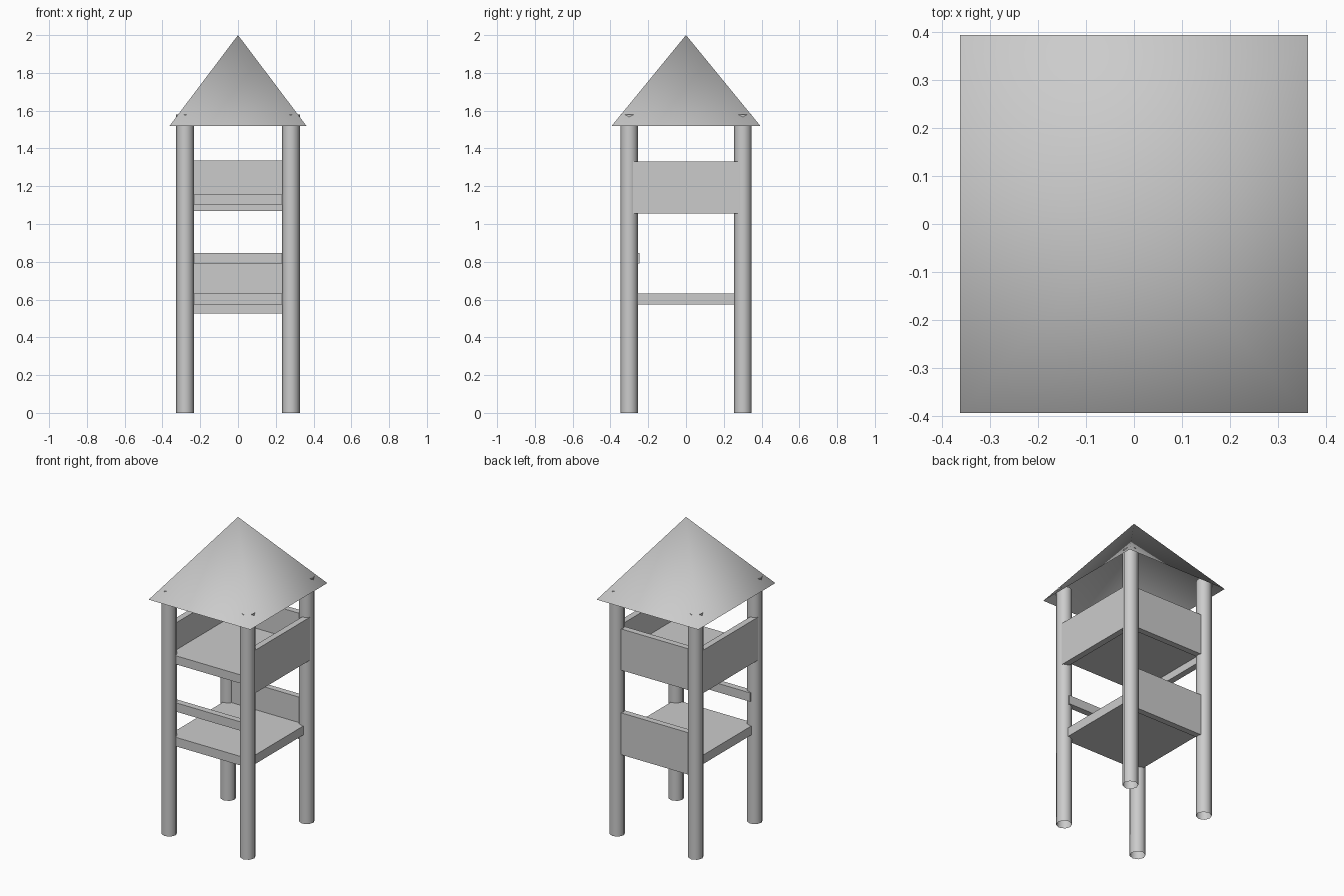
import bpy, bmesh, math
from mathutils import Matrix

if "Cube" in bpy.data.objects:
    bpy.data.objects.remove(bpy.data.objects["Cube"])


def make_object(name, bm, smooth=False):
    mesh = bpy.data.meshes.new(name)
    bm.to_mesh(mesh)
    bm.free()
    for p in mesh.polygons:
        p.use_smooth = smooth
    obj = bpy.data.objects.new(name, mesh)
    bpy.context.collection.objects.link(obj)
    return obj


def box(name, x0, x1, y0, y1, z0, z1):
    bm = bmesh.new()
    bmesh.ops.create_cube(bm, size=1)
    bmesh.ops.scale(bm, vec=(x1 - x0, y1 - y0, z1 - z0), verts=bm.verts)
    bmesh.ops.translate(bm, vec=((x0 + x1) / 2, (y0 + y1) / 2, (z0 + z1) / 2), verts=bm.verts)
    return make_object(name, bm)


def post(name, x, y, radius=0.047, height=1.58):
    # open eight-sided tube with corners on the axes
    bm = bmesh.new()
    bmesh.ops.create_circle(bm, segments=8, radius=radius)
    bmesh.ops.translate(bm, vec=(x, y, 0), verts=bm.verts)
    ret = bmesh.ops.extrude_edge_only(bm, edges=bm.edges[:])
    top = [v for v in ret["geom"] if isinstance(v, bmesh.types.BMVert)]
    bmesh.ops.translate(bm, vec=(0, 0, height), verts=top)
    bmesh.ops.recalc_face_normals(bm, faces=bm.faces)
    # make the tube face outwards
    f = bm.faces[:][0]
    c = f.calc_center_median()
    if f.normal.x * (c.x - x) + f.normal.y * (c.y - y) < 0:
        bmesh.ops.reverse_faces(bm, faces=bm.faces[:])
    return make_object(name, bm, smooth=True)


# Four corner posts
for sx, side in ((-1, "left"), (1, "right")):
    for sy, end in ((-1, "front"), (1, "back")):
        post(f"{end}_{side}_post", sx * 0.28, sy * 0.301)

# Two floors
for name, z0, z1 in (("lower_floor", 0.573, 0.631), ("upper_floor", 1.102, 1.157)):
    box(name, -0.287, 0.287, -0.3, 0.3, z0, z1)

# Back panels
box("lower_back_panel", -0.28, 0.28, 0.28, 0.32, 0.525, 0.795)
box("upper_back_panel", -0.28, 0.28, 0.28, 0.32, 1.07, 1.336)

# Upper side panels
for s, side in ((-1, "left"), (1, "right")):
    xs = sorted((s * 0.278, s * 0.318))
    box(f"{side}_side_panel", xs[0], xs[1], -0.295, 0.295, 1.055, 1.332)

# Front rail
box("front_rail", -0.285, 0.285, -0.288, -0.247, 0.79, 0.847)

# Open pyramid roof
bm = bmesh.new()
bmesh.ops.create_cone(bm, cap_ends=False, segments=4, radius1=math.sqrt(2), radius2=0, depth=0.48,
                      matrix=Matrix.Translation((0, 0, 1.76)) @ Matrix.Rotation(math.pi / 4, 4, 'Z'))
bmesh.ops.remove_doubles(bm, verts=bm.verts, dist=1e-5)
bmesh.ops.scale(bm, vec=(0.362, 0.393, 1), verts=bm.verts)
make_object("roof", bm, smooth=True)
